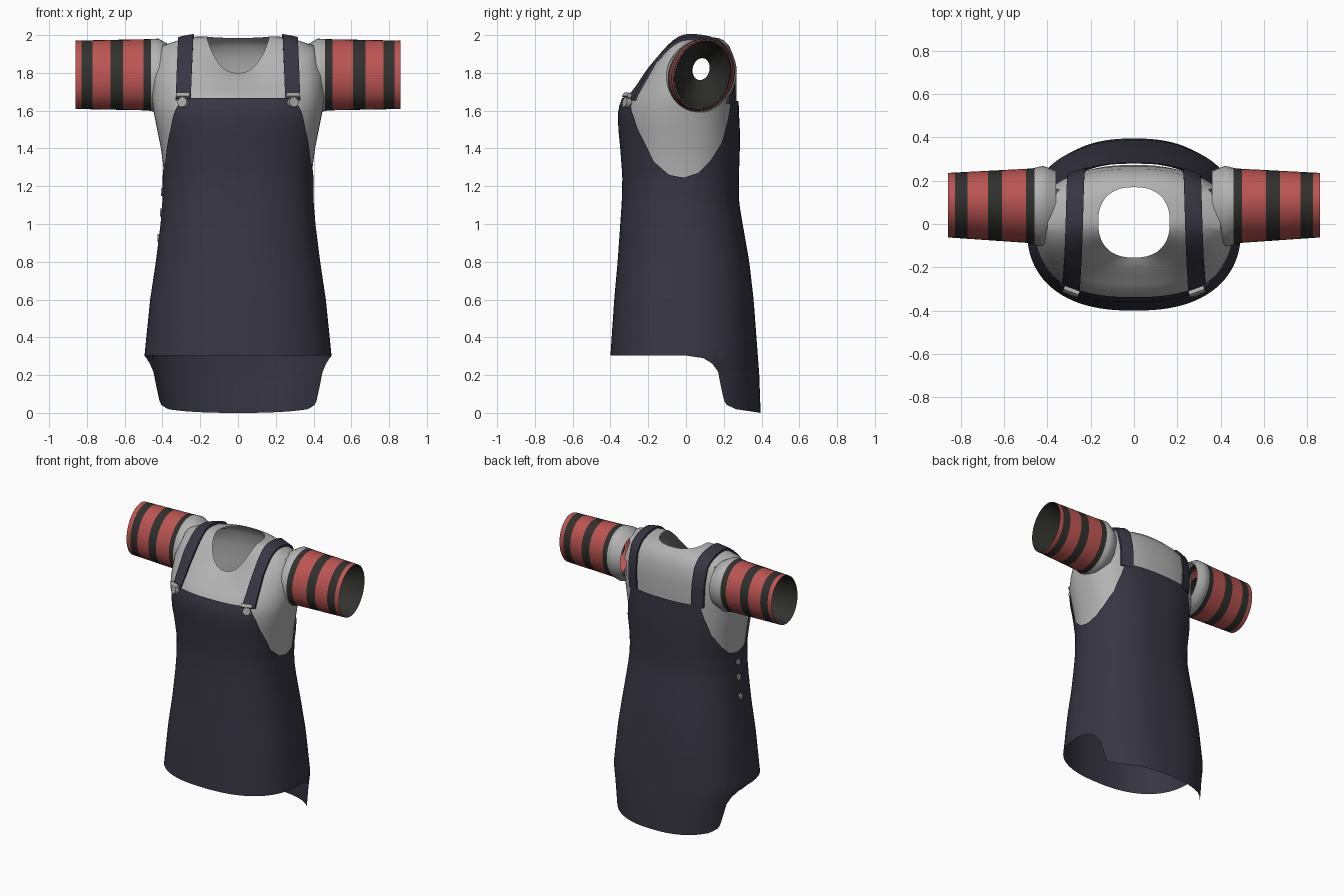
import bpy, bmesh, math
from mathutils import Vector
from mathutils.bvhtree import BVHTree

cube = bpy.data.objects.get("Cube")
if cube:
    bpy.data.objects.remove(cube)


def material(name, rgb):
    m = bpy.data.materials.new(name)
    m.use_nodes = True
    m.diffuse_color = (*rgb, 1)
    m.node_tree.nodes["Principled BSDF"].inputs["Base Color"].default_value = (*rgb, 1)
    return m


NAVY = material("navy cloth", (0.038, 0.036, 0.056))
GREY = material("light grey cloth", (0.45, 0.45, 0.45))
RED = material("red stripe", (0.5, 0.09, 0.085))
DARK = material("charcoal stripe", (0.03, 0.03, 0.028))
METAL = material("clip grey", (0.4, 0.4, 0.39))


def finish(bm, name, mats):
    bmesh.ops.recalc_face_normals(bm, faces=bm.faces)
    me = bpy.data.meshes.new(name)
    bm.to_mesh(me)
    bm.free()
    for m in mats:
        me.materials.append(m)
    ob = bpy.data.objects.new(name, me)
    bpy.context.collection.objects.link(ob)
    bpy.ops.object.select_all(action="DESELECT")
    ob.select_set(True)
    bpy.context.view_layer.objects.active = ob
    bpy.ops.object.shade_smooth_by_angle(angle=math.radians(50))
    return ob


def loft(rows, closed=True):
    """Skin a list of equally long point rows."""
    bm = bmesh.new()
    vs = [[bm.verts.new(p) for p in row] for row in rows]
    n = len(rows[0])
    for a, b in zip(vs, vs[1:]):
        for i in range(n if closed else n - 1):
            j = (i + 1) % n
            bm.faces.new((a[i], a[j], b[j], b[i]))
    return bm


def lerp_table(table, t):
    """Linear lookup of the values that follow the key of each row."""
    if t <= table[0][0]:
        return table[0][1:]
    for a, b in zip(table, table[1:]):
        if t <= b[0]:
            k = (t - a[0]) / (b[0] - a[0])
            return tuple(u + (v - u) * k for u, v in zip(a[1:], b[1:]))
    return table[-1][1:]


def oval(n, power=2.4):
    """Unit rounded-square loop."""
    pts = []
    for i in range(n):
        t = math.tau * i / n
        c, s = math.cos(t), math.sin(t)
        pts.append((math.copysign(abs(c) ** (2 / power), c),
                    math.copysign(abs(s) ** (2 / power), s)))
    return pts


# Body outline: height, half width, front y, back y
BODY = [(0, .45, -.40, .395), (.2, .475, -.40, .388), (.305, .495, -.40, .38),
        (.6, .465, -.38, .358), (.8, .435, -.362, .335), (1.0, .41, -.348, .30),
        (1.12, .40, -.34, .28), (1.25, .40, -.337, .28), (1.4, .42, -.348, .285),
        (1.5, .44, -.358, .285), (1.6, .46, -.362, .28), (1.67, .468, -.337, .278)]
# Dress edges as height against front-to-back position
HEM = [(0, .305), (.26, .29), (.38, .26), (.46, .21), (.5, .08),
       (.54, .045), (.67, .02), (1, 0)]
TOP = [(-.85, 1.667), (-.82, 1.64), (-.76, 1.59), (-.68, 1.5), (-.45, 1.33), (-.2, 1.26),
       (.05, 1.245), (.3, 1.27), (.5, 1.33), (.7, 1.43), (.82, 1.56), (.87, 1.65), (1, 1.65)]


def body_point(xn, yn, z, inset=0):
    rx, yf, yb = lerp_table(BODY, z)
    return (xn * (rx - inset), (yf + yb) / 2 + yn * ((yb - yf) / 2 - inset), z)


# Pinafore dress with long back tail
rows = []
loop = oval(160)
ROWS = 32
for r in range(ROWS + 1):
    row = []
    for xn, yn in loop:
        lo, hi = lerp_table(HEM, yn)[0], lerp_table(TOP, yn)[0]
        row.append(body_point(xn, yn, lo + (hi - lo) * r / ROWS))
    rows.append(row)
finish(loft(rows), "pinafore_dress", [NAVY])

# Shirt yoke: half width, front y, back y, then front, side and back heights
YOKE = [(.452, -.28, .268, 1.705, 1.80, 1.78), (.40, -.235, .255, 1.745, 1.945, 1.88),
        (.30, -.20, .23, 1.775, 1.978, 1.94), (.22, -.175, .20, 1.79, 1.992, 1.972),
        (.165, -.155, .17, 1.80, 1.992, 1.985)]
loop = oval(96)
rows = [[body_point(x, y, z, .012) for x, y in loop]
        for z in [b[0] for b in BODY if b[0] > 1.1]]
for rx, yf, yb, zf, zs, zb in YOKE:
    rows.append([(x * rx, (yf + yb) / 2 + y * (yb - yf) / 2,
                  zs + ((zf if y < 0 else zb) - zs) * y * y) for x, y in loop])
bm = loft(rows)
shirt_tree = BVHTree.FromBMesh(bm)
# Open the shirt where the sleeves join
inside = []
for f in bm.faces:
    c = f.calc_center_median()
    if abs(c.x) > .36 and ((c.y - .08) / .13) ** 2 + ((c.z - 1.79) / .15) ** 2 < 1:
        inside.append(f)
bmesh.ops.delete(bm, geom=inside, context="FACES")
finish(bm, "shirt_body", [GREY])

# Sleeve outline: x, centre y, y radius, centre z, z radius
SLEEVE = [(.36, .08, .165, 1.78, .165), (.42, .08, .188, 1.785, .196),
          (.47, .082, .174, 1.79, .19), (.5, .084, .17, 1.79, .188),
          (.86, .087, .148, 1.79, .181)]
LINING = [(.47, .08, .045, 1.82, .058), (.6, .083, .09, 1.80, .115),
          (.75, .086, .13, 1.79, .16), (.86, .087, .147, 1.79, .18)]
STRIPES = [.46, .50, .61, .675, .77, .828, .86]


def sleeve_ring(table, x, side):
    yc, ry, zc, rz = lerp_table(table, x)
    ring = []
    for i in range(40):
        t = math.tau * i / 40
        dz = rz * math.sin(t)
        ring.append((side * x, yc + ry * math.cos(t) + .1 * dz, zc + dz))
    return ring


for side, tag in ((1, "left"), (-1, "right")):
    # Striped sleeve
    xs = sorted({s[0] for s in SLEEVE} | set(STRIPES) | {.39, .44})
    bm = loft([sleeve_ring(SLEEVE, x, side) for x in xs])
    for f in bm.faces:
        band = sum(abs(f.calc_center_median().x) > s for s in STRIPES)
        f.material_index = 0 if band == 0 else 2 - (band + 1) % 2 if band % 2 else 1
    finish(bm, tag + "_sleeve", [GREY, RED, DARK])
    # Dark inside of the sleeve
    finish(loft([sleeve_ring(LINING, s[0], side) for s in LINING]),
           tag + "_sleeve_lining", [DARK])

    # Shoulder strap laid over the shirt
    rows = []
    for i in range(41):
        k = i / 40
        a = math.radians(-1 + 188 * k)
        ray = Vector((0, -math.cos(a), math.sin(a)))
        mid = .29 - .03 * k
        under, over = [], []
        for w in (-.04, -.014, .014, .04):
            x = side * (mid + w)
            hit = shirt_tree.ray_cast(Vector((x, .02, 1.66)), ray)[0]
            if hit is None:
                hit = Vector((x, .02, 1.66)) + ray * .25
            under.append(hit + ray * .002)
            over.append(hit + ray * .017)
        rows.append(over + under[::-1])
    bm = loft(rows)
    bmesh.ops.holes_fill(bm, edges=[e for e in bm.edges if e.is_boundary])
    finish(bm, tag + "_shoulder_strap", [NAVY])

    # Strap clip: bar and round stud
    bpy.ops.mesh.primitive_cube_add(size=1, location=(side * .29, -.312, 1.68),
                                    rotation=(-.6, 0, side * .35))
    bar = bpy.context.object
    bar.name = tag + "_clip_bar"
    bar.scale = (.075, .022, .024)
    bar.data.materials.append(METAL)
    bevel = bar.modifiers.new("soft edges", "BEVEL")
    bevel.width = .005
    bpy.ops.mesh.primitive_cylinder_add(vertices=16, radius=.027, depth=.03,
                                        location=(side * .29, -.312, 1.643),
                                        rotation=(math.pi / 2 - .2, 0, side * .45))
    stud = bpy.context.object
    stud.name = tag + "_clip_stud"
    stud.data.materials.append(METAL)

# Three side buttons on one flank
for i, z in enumerate((1.17, 1.06, .925)):
    x = -lerp_table(BODY, z)[0]
    bpy.ops.mesh.primitive_cylinder_add(vertices=16, radius=.021, depth=.016,
                                        location=(x, -.03, z), rotation=(0, math.pi / 2, 0))
    button = bpy.context.object
    button.name = "side_button_%d" % (i + 1)
    button.data.materials.append(METAL)
